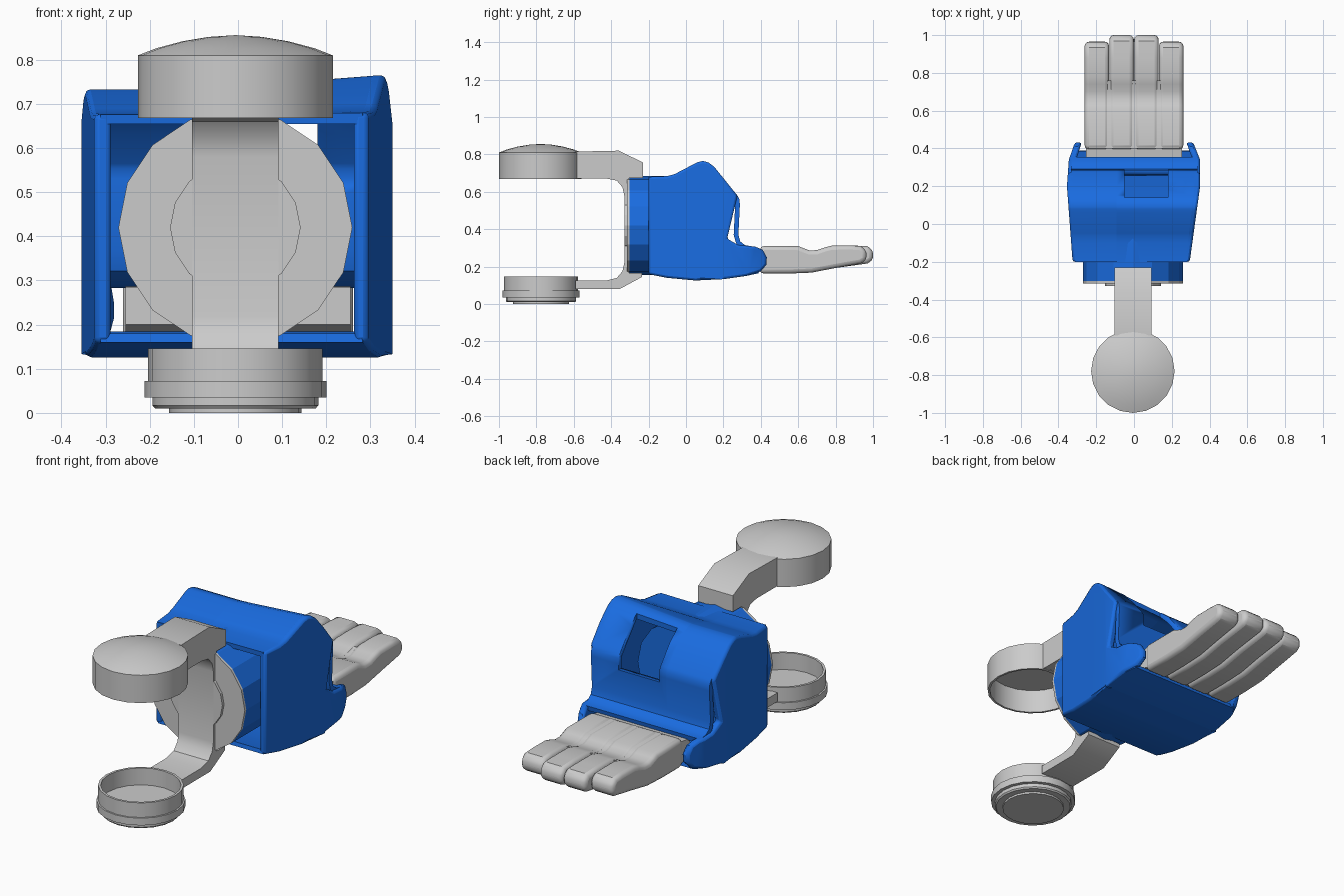
import bpy, bmesh, math
from mathutils import Vector, Matrix

if "Cube" in bpy.data.objects:
    bpy.data.objects.remove(bpy.data.objects["Cube"])

blue = bpy.data.materials.new("blue_plastic")
blue.diffuse_color = (0.01, 0.15, 0.75, 1)
blue.use_nodes = True
blue.node_tree.nodes["Principled BSDF"].inputs["Base Color"].default_value = blue.diffuse_color
CX = -0.006  # fork and cups sit a hair left of centre


def finish(bm, name, mat=None, bevel=0, angle=30, segs=2):
    bmesh.ops.recalc_face_normals(bm, faces=bm.faces)
    me = bpy.data.meshes.new(name)
    bm.to_mesh(me)
    bm.free()
    ob = bpy.data.objects.new(name, me)
    bpy.context.collection.objects.link(ob)
    if mat:
        me.materials.append(mat)
    if bevel:
        b = ob.modifiers.new("bevel", 'BEVEL')
        b.width, b.segments = bevel, segs
        b.limit_method, b.angle_limit = 'ANGLE', math.radians(40)
    bpy.ops.object.select_all(action='DESELECT')
    ob.select_set(True)
    bpy.context.view_layer.objects.active = ob
    bpy.ops.object.shade_smooth_by_angle(angle=math.radians(angle))
    return ob


def prism(outline, x0, x1):
    """Extrude a y-z outline from x0 to x1."""
    bm = bmesh.new()
    a = [bm.verts.new((x0, y, z)) for y, z in outline]
    b = [bm.verts.new((x1, y, z)) for y, z in outline]
    bm.faces.new(a)
    bm.faces.new(b[::-1])
    n = len(a)
    for i in range(n):
        j = (i + 1) % n
        bm.faces.new((a[i], b[i], b[j], a[j]))
    return bm


def thicken(path, t):
    """Closed outline of a band lying to the right of an open path."""
    pts = [Vector(p) for p in path]
    inner = []
    for i, p in enumerate(pts):
        d = (pts[min(i + 1, len(pts) - 1)] - pts[max(i - 1, 0)]).normalized()
        inner.append(p + Vector((d.y, -d.x)) * t)
    return path + [tuple(p) for p in reversed(inner)]


def lathe(profile, y, name, n=20):
    bm = bmesh.new()
    vs = [bm.verts.new((r, 0, z)) for r, z in profile]
    es = [bm.edges.new(p) for p in zip(vs, vs[1:])]
    bmesh.ops.spin(bm, geom=vs + es, cent=(0, 0, 0), axis=(0, 0, 1),
                   angle=math.tau, steps=n, use_duplicate=False)
    bmesh.ops.remove_doubles(bm, verts=bm.verts, dist=1e-4)
    bmesh.ops.translate(bm, verts=bm.verts, vec=(CX, y, 0))
    return finish(bm, name, angle=25)


def drum(r, y0, y1, name, mat=None):
    bm = bmesh.new()
    bmesh.ops.create_cone(bm, cap_ends=True, segments=16, radius1=r, radius2=r, depth=y1 - y0)
    bmesh.ops.transform(bm, verts=bm.verts, matrix=Matrix.Translation((CX, (y0 + y1) / 2, 0.42))
                        @ Matrix.Rotation(math.pi / 2, 4, 'X'))
    return finish(bm, name, mat, angle=15)


def interp(table, t):
    for (a, va), (b, vb) in zip(table, table[1:]):
        if t <= b:
            return va + (vb - va) * max(0, (t - a) / (b - a))
    return table[-1][1]


LEFT = [(-0.2, 0.325), (0.2, 0.355), (0.34, 0.345), (0.44, 0.31)]
RIGHT = [(-0.2, 0.295), (0.2, 0.35), (0.34, 0.35), (0.44, 0.31)]


def taper(bm):
    """Pull the palm sides in toward both ends; lower the left ridge."""
    for y in (-0.05, 0.08, 0.2, 0.34):
        bmesh.ops.bisect_plane(bm, geom=bm.verts[:] + bm.edges[:] + bm.faces[:],
                               plane_co=(0, y, 0), plane_no=(0, 1, 0))
    for v in bm.verts:
        if v.co.x < -0.085:
            v.co.z -= 0.032 * min(1, max(0, (v.co.z - 0.67) / 0.09))
        if abs(v.co.x) > 0.2:
            v.co.x *= interp(LEFT if v.co.x < 0 else RIGHT, v.co.y) / 0.35
    return bm


# Palm side plates with rounded horns at the finger root
side = [(-0.2, 0.16), (-0.1, 0.14), (0.05, 0.126), (0.2, 0.133), (0.32, 0.15), (0.4, 0.175),
        (0.43, 0.21), (0.432, 0.25), (0.41, 0.29), (0.37, 0.307), (0.28, 0.315), (0.22, 0.35),
        (0.275, 0.58), (0.15, 0.735), (0.12, 0.757), (0.09, 0.765), (0.06, 0.758),
        (-0.06, 0.695), (-0.1, 0.684), (-0.2, 0.68)]
for name, s in (("left", -1), ("right", 1)):
    finish(taper(prism(side, s * 0.35, s * 0.31)), name + "_palm_side", blue, 0.014)

# Palm shell: top and knuckle wall in two steps, and the floor
top = [(-0.2, 0.68), (-0.1, 0.684), (-0.06, 0.695), (0.06, 0.758), (0.09, 0.765), (0.12, 0.757),
       (0.15, 0.735), (0.275, 0.58), (0.286, 0.56), (0.288, 0.53), (0.28, 0.37), (0.29, 0.335),
       (0.315, 0.315), (0.355, 0.308)]
band = thicken(top, 0.025)
finish(taper(prism(band, -0.335, -0.09)), "left_palm_shell", blue)
shell = finish(taper(prism(band, -0.092, 0.335)), "right_palm_shell", blue)
floor = [(0.39, 0.165), (0.32, 0.15), (0.2, 0.133), (0.05, 0.126), (-0.1, 0.14), (-0.2, 0.16)]
finish(taper(prism(thicken(floor, 0.02), -0.335, 0.335)), "palm_floor", blue)

# Window cut in the knuckle slope
cutter = finish(prism([(0.14, 0.5), (0.4, 0.5), (0.4, 0.9), (0.14, 0.9)], -0.05, 0.18), "window_cutter")
cutter.hide_render = True
cutter.hide_set(True)
cut = shell.modifiers.new("window", 'BOOLEAN')
cut.operation, cut.object, cut.solver = 'DIFFERENCE', cutter, 'EXACT'

# Wrist drum and its grey faces
drum(0.265, -0.303, 0.02, "wrist_drum", blue)
drum(0.265, -0.315, -0.303, "wrist_plate")
drum(0.148, -0.329, -0.314, "wrist_hub")

# Fork bracket
fork = [(-0.59, 0.815), (-0.36, 0.82), (-0.23, 0.757), (-0.23, 0.675), (-0.305, 0.675),
        (-0.305, 0.165), (-0.235, 0.165), (-0.235, 0.145), (-0.355, 0.08), (-0.59, 0.08),
        (-0.59, 0.125), (-0.43, 0.125), (-0.37, 0.14), (-0.34, 0.175), (-0.33, 0.22),
        (-0.33, 0.58), (-0.34, 0.625), (-0.37, 0.66), (-0.42, 0.67), (-0.59, 0.67)]
finish(prism(fork, CX - 0.098, CX + 0.098), "fork_bracket")

# Upper cap (open below) and lower cup (open above)
lathe([(0, 0.856), (0.06, 0.852), (0.12, 0.842), (0.18, 0.826), (0.221, 0.81), (0.221, 0.668),
       (0.21, 0.668), (0.21, 0.79), (0, 0.79)], -0.779, "upper_cap")
lathe([(0, 0), (0.15, 0), (0.15, 0.01), (0.182, 0.01), (0.188, 0.017), (0.188, 0.035),
       (0.206, 0.035), (0.206, 0.072), (0.198, 0.072), (0.198, 0.146), (0.186, 0.146),
       (0.186, 0.06), (0, 0.06)], -0.775, "lower_cup")

# Fingers and the web joining them
for i in range(4):
    L = 0.965 if i in (0, 3) else 1.0
    f = [(0.395, 0.31), (0.6, 0.31), (0.63, 0.298), (0.66, 0.287), (0.7, 0.288), (0.74, 0.302),
         (0.78, 0.312), (0.88, 0.313), (L - 0.03, 0.31), (L, 0.285), (L, 0.235), (L - 0.03, 0.217),
         (0.8, 0.193), (0.67, 0.168), (0.55, 0.163), (0.395, 0.163)]
    x = -0.262 + i * 0.131
    finish(prism(f, x + 0.001, x + 0.13), "finger_%d" % (i + 1), None, 0.022, segs=3)
web = [(0.4, 0.306), (0.6, 0.306), (0.63, 0.294), (0.66, 0.283), (0.7, 0.284), (0.76, 0.302),
       (0.76, 0.215), (0.66, 0.19), (0.4, 0.185)]
finish(prism(web, -0.24, 0.24), "finger_web")
neck = [(0.33, 0.2), (0.41, 0.18), (0.41, 0.295), (0.33, 0.285)]
finish(prism(neck, -0.255, 0.255), "finger_neck")
